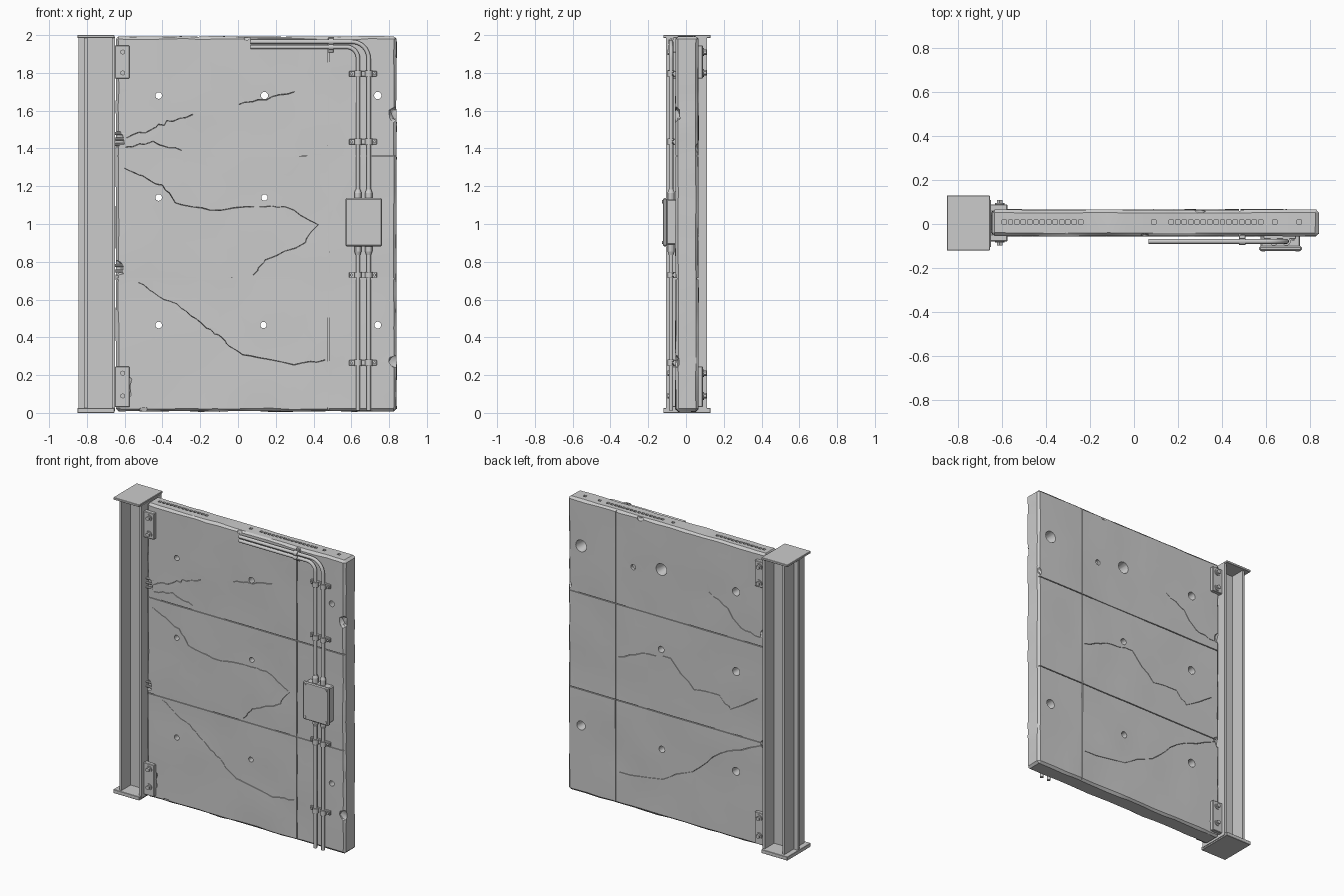
import bpy, bmesh, math, random
from mathutils import Vector, Matrix, noise

random.seed(4)
if "Cube" in bpy.data.objects:
    bpy.data.objects.remove(bpy.data.objects["Cube"])

grey = bpy.data.materials.new("plain grey")
grey.use_nodes = True
grey.diffuse_color = (0.6, 0.6, 0.6, 1)
grey.node_tree.nodes["Principled BSDF"].inputs["Base Color"].default_value = (0.6, 0.6, 0.6, 1)


def box(bm, x0, x1, y0, y1, z0, z1, bevel=0):
    size = Matrix.Diagonal((x1 - x0, y1 - y0, z1 - z0, 1))
    mid = Matrix.Translation(((x0 + x1) / 2, (y0 + y1) / 2, (z0 + z1) / 2))
    verts = bmesh.ops.create_cube(bm, size=1, matrix=mid @ size)["verts"]
    if bevel:
        edges = list({e for v in verts for e in v.link_edges})
        bmesh.ops.bevel(bm, geom=edges, offset=bevel, segments=1, affect="EDGES")


def rod(bm, start, end, r0, r1=None, sides=16):
    a, b = Vector(start), Vector(end)
    turn = (b - a).to_track_quat("Z", "Y").to_matrix().to_4x4()
    bmesh.ops.create_cone(bm, cap_ends=True, segments=sides, radius1=r0,
                          radius2=r0 if r1 is None else r1, depth=(b - a).length,
                          matrix=Matrix.Translation((a + b) / 2) @ turn)


def select_only(ob):
    bpy.ops.object.select_all(action="DESELECT")
    ob.select_set(True)
    bpy.context.view_layer.objects.active = ob


def make(name, bm, smooth=True):
    mesh = bpy.data.meshes.new(name)
    bmesh.ops.recalc_face_normals(bm, faces=bm.faces)
    bm.to_mesh(mesh)
    bm.free()
    ob = bpy.data.objects.new(name, mesh)
    bpy.context.collection.objects.link(ob)
    mesh.materials.append(grey)
    if smooth:
        select_only(ob)
        bpy.ops.object.shade_smooth_by_angle(angle=math.radians(30))
    return ob


def cut(target, bm):
    cutter = make("cutter", bm, False)
    cutter.hide_render = True
    mod = target.modifiers.new("cut", "BOOLEAN")
    mod.operation, mod.solver, mod.object = "DIFFERENCE", "EXACT", cutter
    select_only(target)
    bpy.ops.object.modifier_apply(modifier=mod.name)
    bpy.data.objects.remove(cutter)


FRONT, BACK = -0.055, 0.065
LEFT, RIGHT = -0.645, 0.84

# Concrete wall slab with a gently uneven surface
bm = bmesh.new()
box(bm, LEFT, RIGHT, FRONT, BACK, 0.008, 1.993, 0.014)
for axis, low, count in ((0, LEFT, 16), (2, 0, 22)):
    for i in range(1, count):
        point, normal = Vector(), Vector()
        point[axis], normal[axis] = low + i * 0.09, 1
        bmesh.ops.bisect_plane(bm, geom=bm.verts[:] + bm.edges[:] + bm.faces[:],
                               plane_co=point, plane_no=normal)
for v in bm.verts:
    p = v.co.copy()
    v.co.y += 0.004 * noise.noise(p * 4)
    if LEFT + 0.03 < p.x < RIGHT - 0.03:
        v.co.x += random.uniform(-0.02, 0.02)
        v.co.z += random.uniform(-0.003, 0.003)
    else:
        v.co.x += random.uniform(-0.004, 0.001)
bmesh.ops.triangulate(bm, faces=bm.faces)
wall = make("concrete_wall", bm, False)

# Tie holes, widening to the back
holes = bmesh.new()
for x, z, wide in ((-0.42, 1.68, 0.028), (0.14, 1.68, 0.042), (0.74, 1.68, 0.042),
                   (-0.42, 1.14, 0.028), (0.14, 1.14, 0.022),
                   (-0.42, 0.465, 0.028), (0.135, 0.465, 0.022), (0.74, 0.465, 0.032)):
    rod(holes, (x, FRONT - 0.02, z), (x, BACK + 0.01, z), 0.016, wide)
rod(holes, (0.35, BACK - 0.02, 1.64), (0.35, BACK + 0.02, 1.64), 0.018)
cut(wall, holes)

# Formwork seams on both faces
for y in (FRONT, BACK):
    level = bmesh.new()
    for z in (0.71, 1.36):
        box(level, -1, 1, y - 0.007, y + 0.007, z - 0.003, z + 0.003)
    cut(wall, level)
upright = bmesh.new()
for y in (FRONT, BACK):
    box(upright, 0.477, 0.483, y - 0.007, y + 0.007, -0.1, 2.1)
cut(wall, upright)

# Row of slots along the top edge
slots = bmesh.new()
for start, count in ((-0.6, 13), (0.16, 15), (0.08, 1), (0.63, 1), (0.74, 1)):
    for i in range(count):
        x = start + i * 0.029
        box(slots, x, x + 0.02, 0, 0.018, 1.975, 2.05)
cut(wall, slots)


# Cracks: jagged strips cut a little way into a face
def crack(y, points):
    path = []
    for (ax, az), (bx, bz) in zip(points, points[1:]):
        for i in range(4):
            t = i / 4
            path.append(Vector((ax + (bx - ax) * t + random.uniform(-0.008, 0.008), y,
                                az + (bz - az) * t + random.uniform(-0.008, 0.008))))
    path.append(Vector((points[-1][0], y, points[-1][1])))
    bm = bmesh.new()
    rows = []
    for i, p in enumerate(path):
        d = path[min(i + 1, len(path) - 1)] - path[max(i - 1, 0)]
        side = Vector((-d.z, 0, d.x)).normalized() * random.uniform(0.002, 0.0045)
        out = Vector((0, math.copysign(0.012, y), 0))
        rows.append([bm.verts.new(q) for q in (p - side + out, p + side + out, p - out * 0.8)])
    for a, b in zip(rows, rows[1:]):
        for i in range(3):
            j = (i + 1) % 3
            bm.faces.new((a[i], a[j], b[j], b[i]))
    bm.faces.new(rows[0])
    bm.faces.new(rows[-1])
    cut(wall, bm)


crack(FRONT, [(-0.52, 0.69), (-0.42, 0.62), (-0.3, 0.56), (-0.2, 0.47), (-0.1, 0.41),
              (-0.05, 0.35), (0.06, 0.3), (0.3, 0.26), (0.46, 0.28)])
crack(FRONT, [(-0.6, 1.3), (-0.5, 1.25), (-0.4, 1.2), (-0.33, 1.12), (-0.15, 1.07), (0.1, 1.1),
              (0.25, 1.09), (0.42, 1), (0.35, 0.9), (0.15, 0.81), (0.08, 0.73)])
crack(FRONT, [(-0.6, 1.46), (-0.45, 1.5), (-0.38, 1.54), (-0.24, 1.58)])
crack(FRONT, [(-0.6, 1.41), (-0.45, 1.43), (-0.3, 1.39)])
crack(FRONT, [(0, 1.63), (0.15, 1.66), (0.3, 1.7)])
crack(BACK, [(0.46, 1), (0.29, 1.08), (0.07, 1.1), (-0.1, 0.94), (-0.3, 0.94), (-0.38, 0.87), (-0.58, 1)])
crack(BACK, [(0.45, 0.22), (0.13, 0.27), (-0.1, 0.38), (-0.3, 0.55), (-0.61, 0.69)])
crack(BACK, [(-0.22, 1.62), (-0.36, 1.55), (-0.45, 1.45), (-0.6, 1.42)])

# Broken edges
for x, y, z, r in ((LEFT, FRONT, 1.45, 0.05), (LEFT, FRONT, 0.76, 0.045), (LEFT, FRONT, 0.14, 0.09),
                   (LEFT, BACK, 1.45, 0.045), (LEFT, BACK, 0.7, 0.045), (LEFT, BACK, 0.14, 0.08),
                   (RIGHT, FRONT, 1.58, 0.045), (RIGHT, FRONT, 0.27, 0.04), (RIGHT, BACK, 1.4, 0.03),
                   (0.05, FRONT, 1.995, 0.025), (0.3, BACK, 1.995, 0.03), (-0.5, FRONT, 0, 0.03)):
    chip = bmesh.new()
    bmesh.ops.create_icosphere(chip, subdivisions=2, radius=r)
    for v in chip.verts:
        v.co *= random.uniform(0.75, 1.15)
        v.co.y *= 0.55
        v.co += Vector((x, y, z))
    cut(wall, chip)
select_only(wall)
bpy.ops.object.shade_smooth_by_angle(angle=math.radians(25))

# Bare reinforcing bars in the broken left edge
bm = bmesh.new()
for z in (1.42, 1.45, 1.48, 0.75, 0.78):
    rod(bm, (-0.66, FRONT + 0.008, z), (-0.585, FRONT + 0.008, z), 0.008, sides=8)
make("reinforcing_bars", bm)

# Steel column: two flanges and a web that runs on past the outer one
bm = bmesh.new()
box(bm, -0.815, -0.798, -0.105, 0.11, 0.01, 1.99)
box(bm, -0.668, -0.65, -0.105, 0.11, 0.01, 1.99)
box(bm, -0.845, -0.66, -0.008, 0.012, 0.01, 1.99)
make("steel_column", bm, False)
for name, z in (("column_base_plate", 0), ("column_top_plate", 1.985)):
    bm = bmesh.new()
    box(bm, -0.85, -0.655, -0.12, 0.13, z, z + 0.015 + 0.01 * (z == 0), 0.002)
    make(name, bm, False)

# Bolted brackets on both faces
for side, y, s in (("front", FRONT, -1), ("back", BACK, 1)):
    for level, z0, z1, bolts in (("lower", 0.03, 0.245, (0.09, 0.21)), ("upper", 1.77, 1.945, (1.8, 1.91))):
        bm = bmesh.new()
        ys = sorted((y - s * 0.008, y + s * 0.024))
        box(bm, -0.652, -0.575, *ys, z0, z1, 0.003)
        for z in bolts:
            rod(bm, (-0.61, y + s * 0.02, z), (-0.61, y + s * 0.03, z), 0.021)
            rod(bm, (-0.61, y + s * 0.03, z), (-0.61, y + s * 0.043, z), 0.014, sides=6)
        make(f"{side}_{level}_bracket", bm)

# Conduits
PIPE_Y = -0.079


def conduit(name, points):
    curve = bpy.data.curves.new(name, "CURVE")
    curve.dimensions = "3D"
    curve.bevel_depth, curve.bevel_resolution, curve.use_fill_caps = 0.0115, 3, True
    line = curve.splines.new("POLY")
    line.points.add(len(points) - 1)
    for p, (x, z) in zip(line.points, points):
        p.co = (x, PIPE_Y, z, 1)
    line.use_smooth = True
    curve.materials.append(grey)
    bpy.context.collection.objects.link(bpy.data.objects.new(name, curve))


PIPES = (("inner", 0.635, 1.937, 0.06), ("outer", 0.692, 1.965, 0.09))
for name, x, top, r in PIPES:
    bend = [(x - r + r * math.sin(a), top - r + r * math.cos(a))
            for a in (math.pi / 2 * i / 8 for i in range(9))]
    conduit(f"{name}_upper_conduit", [(0.065, top)] + bend + [(x, 1.12)])
    conduit(f"{name}_lower_conduit", [(x, 0.9), (x, 0.012)])

# Pipe clamps
for i, z in enumerate((0.265, 0.73, 1.435, 1.795)):
    bm = bmesh.new()
    box(bm, 0.588, 0.735, FRONT - 0.012, FRONT + 0.005, z - 0.014, z + 0.014, 0.002)
    for _, x, _, _ in PIPES:
        rod(bm, (x, PIPE_Y, z - 0.017), (x, PIPE_Y, z + 0.017), 0.019)
    for x in (0.6, 0.723):
        rod(bm, (x, FRONT, z), (x, FRONT - 0.02, z), 0.008, sides=6)
    make(f"pipe_clamp_{i + 1}", bm)
bm = bmesh.new()
box(bm, 0.478, 0.506, FRONT - 0.012, FRONT + 0.005, 1.908, 1.99, 0.002)
for _, _, top, _ in PIPES:
    rod(bm, (0.478, PIPE_Y, top), (0.506, PIPE_Y, top), 0.017)
make("top_pipe_clamp", bm)

# Junction box with lid, screws and cable glands
bm = bmesh.new()
box(bm, 0.575, 0.755, -0.105, FRONT + 0.005, 0.89, 1.13, 0.006)
box(bm, 0.568, 0.762, -0.122, -0.101, 0.882, 1.137, 0.006)
for x in (0.587, 0.743):
    for z in (0.902, 1.117):
        rod(bm, (x, -0.12, z), (x, -0.126, z), 0.009, sides=10)
for _, x, _, _ in PIPES:
    for z0, z1 in ((1.12, 1.165), (0.9, 0.855)):
        rod(bm, (x, PIPE_Y, z0), (x, PIPE_Y, z1), 0.019, sides=12)
        rod(bm, (x, PIPE_Y, z1), (x, PIPE_Y, z1 + (z1 - z0) * 0.4), 0.019, 0.013, sides=12)
make("junction_box", bm)
